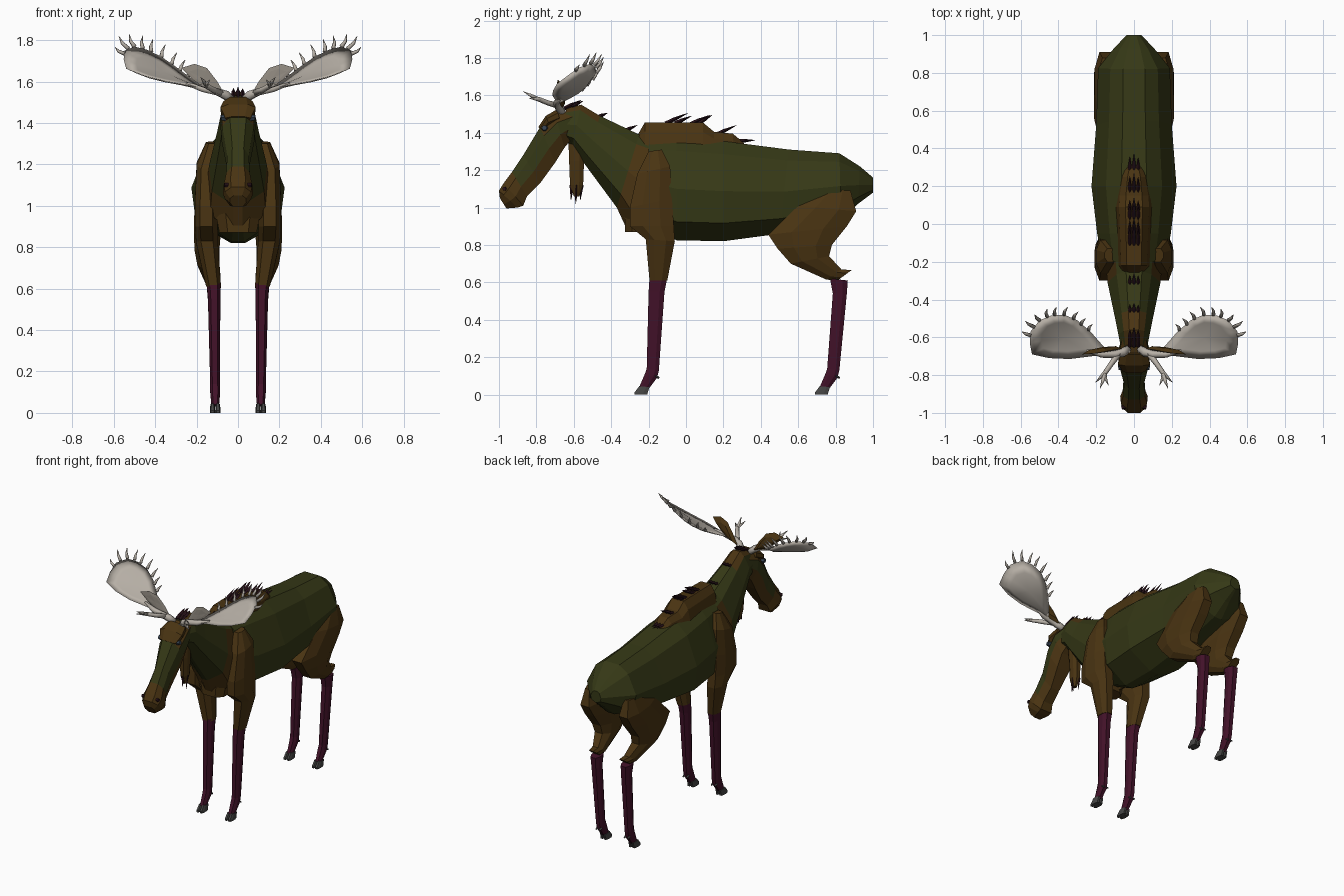
import bpy, bmesh, math
from mathutils import Vector


def material(name, color):
    m = bpy.data.materials.new(name)
    m.diffuse_color = (*color, 1)
    return m


GREEN = material("olive_coat", (0.036, 0.040, 0.008))
BROWN = material("brown_coat", (0.068, 0.034, 0.006))
MAROON = material("maroon_legs", (0.055, 0.006, 0.022))
BONE = material("antler_bone", (0.47, 0.43, 0.38))
HOOF = material("hoof_grey", (0.06, 0.06, 0.058))
TUFT = material("dark_tuft", (0.022, 0.006, 0.010))
EYE = material("eye_blue", (0.04, 0.06, 0.09))
EAR = material("inner_ear_grey", (0.30, 0.27, 0.23))


def finish(bm, name, mats, mirror=False, smooth=False):
    bmesh.ops.recalc_face_normals(bm, faces=bm.faces)
    for f in bm.faces:
        f.smooth = smooth
    me = bpy.data.meshes.new(name)
    bm.to_mesh(me)
    bm.free()
    for m in mats:
        me.materials.append(m)
    ob = bpy.data.objects.new(name, me)
    bpy.context.collection.objects.link(ob)
    if mirror:
        ob.modifiers.new("mirror", 'MIRROR').use_mirror_merge = False
    return ob


def skin(bm, rings, rule=None):
    """Join rings of points with quads and cap both ends."""
    vs = [[bm.verts.new(p) for p in r] for r in rings]
    n = len(vs[0])
    for i in range(len(vs) - 1):
        for j in range(n):
            f = bm.faces.new((vs[i][j], vs[i][(j + 1) % n],
                              vs[i + 1][(j + 1) % n], vs[i + 1][j]))
            if rule:
                f.material_index = rule(i, min(j, n - 2 - j) if j < n - 1 else -1)
    for k, i in ((0, 0), (-1, len(vs) - 2)):
        f = bm.faces.new(vs[k])
        if rule:
            f.material_index = rule(i, 1)


BODY = ((0, .3), (.13, .66), (.5, 1), (.82, .9), (1, .15))
HEAD = ((0, .5), (.25, .95), (.6, 1), (1, .6))
LIMB = ((0, .55), (.3, 1), (.7, 1), (1, .55))


def loft(name, stations, section, mats, rule=None, mirror=False):
    """Stations: first y, z, second y, z, half width, optional x centre."""
    rings = []
    for y0, z0, y1, z1, hw, *xc in stations:
        c = xc[0] if xc else 0
        half = [(y0 + (y1 - y0) * t, z0 + (z1 - z0) * t, w * hw) for t, w in section]
        rings.append([(c + w, y, z) for y, z, w in half] +
                     [(c - w, y, z) for y, z, w in reversed(half)])
    bm = bmesh.new()
    skin(bm, rings, rule)
    return finish(bm, name, mats, mirror)


def tubes(name, paths, mat, mirror=False, sides=6, smooth=False):
    """Each path is a list of (x, y, z, radius)."""
    bm = bmesh.new()
    for path in paths:
        pts = [Vector(p[:3]) for p in path]
        rings = []
        for i, p in enumerate(pts):
            d = pts[min(i + 1, len(pts) - 1)] - pts[max(i - 1, 0)]
            q = d.to_track_quat('Z', 'Y')
            rings.append([p + q @ Vector((math.cos(a), math.sin(a), 0)) * path[i][3]
                          for a in (k * math.tau / sides for k in range(sides))])
        skin(bm, rings)
    return finish(bm, name, [mat], mirror, smooth)


def leaf(name, outline, front, back, mats, smooth):
    """Thin mirrored pad: an outline with a bulged or cupped face on each side."""
    bm = bmesh.new()
    pts = [Vector(p) for p in outline]
    c = sum(pts, Vector()) / len(pts)
    n = len(pts)
    rim = [bm.verts.new(p) for p in pts]
    for side, off in enumerate((Vector(front), Vector(back))):
        ring = [bm.verts.new(c + (p - c) * .65 + off * .75) for p in pts]
        mid = bm.verts.new(c + off)
        for i in range(n):
            k = (i + 1) % n
            for f in ((rim[i], rim[k], ring[k], ring[i]), (ring[i], ring[k], mid)):
                bm.faces.new(f).material_index = side
    return finish(bm, name, mats, True, smooth)


# Trunk
loft("trunk", [(-.2, 1.37, -.2, .9, .165), (-.05, 1.375, -.05, .825, .195),
               (.2, 1.355, .2, .82, .225), (.55, 1.31, .5, .86, .2),
               (.82, 1.29, .83, .94, .19), (.93, 1.22, .92, 1.02, .11),
               (1, 1.16, 1, 1.08, .04)], BODY, [GREEN])

# Neck, brown at the crown and the chest
loft("neck", [(-.64, 1.53, -.66, 1.36, .07), (-.56, 1.55, -.61, 1.33, .083),
              (-.46, 1.49, -.54, 1.23, .1), (-.25, 1.39, -.37, 1.0, .14),
              (-.12, 1.36, -.31, .87, .15), (-.06, 1.33, -.2, .87, .15)],
     BODY, [GREEN, BROWN],
     lambda i, j: int((i < 2 and j < 1) or (i >= 3 and j > 0)))

# Head, brown along brow, jaw and muzzle
loft("head", [(-.58, 1.53, -.6, 1.38, .06), (-.7, 1.5, -.65, 1.32, .085),
              (-.78, 1.43, -.7, 1.24, .08), (-.87, 1.28, -.78, 1.13, .055),
              (-.93, 1.19, -.85, 1.06, .06), (-.975, 1.13, -.87, 1.01, .073),
              (-1, 1.09, -.9, 1.0, .065), (-.995, 1.05, -.96, .995, .04)],
     HEAD, [GREEN, BROWN],
     lambda i, j: int(i >= 4 or j >= 2 or (i < 2 and j != 1)))
loft("brow", [(-.69, 1.525, -.67, 1.46, .07), (-.75, 1.49, -.73, 1.44, .085),
              (-.79, 1.43, -.76, 1.41, .06)], LIMB, [BROWN])
tubes("eye", [[(.06, -.755, 1.425, .018), (.083, -.758, 1.426, .014)]], EYE, True)
tubes("nostril", [[(.04, -.965, 1.10, .014), (.066, -.972, 1.10, .010)]], TUFT, True)

# Throat bell with a ragged tip
loft("throat_bell", [(-.63, 1.40, -.55, 1.38, .03), (-.625, 1.25, -.545, 1.25, .03),
                     (-.62, 1.12, -.55, 1.12, .022), (-.6, 1.06, -.57, 1.06, .012)],
     LIMB, [BROWN])
tubes("bell_hair", [[(x, y, 1.12, .013), (x, y - .005, z, .001)]
                    for x, y, z in ((0, -.61, 1.04), (.012, -.585, 1.02),
                                    (-.012, -.56, 1.04))], TUFT, sides=4)

# Shoulder hump
loft("hump", [(-.26, 1.385, -.26, 1.34, .06), (-.22, 1.455, -.22, 1.32, .085),
              (.09, 1.455, .09, 1.31, .10), (.15, 1.405, .15, 1.3, .095),
              (.25, 1.395, .25, 1.3, .075), (.31, 1.345, .31, 1.3, .05)],
     ((0, .45), (.35, .8), (1, 1)), [BROWN])

# Back tufts, in rows of three swept backwards
tufts = []
for y, z, length, rise in ((-.11, 1.45, .12, .055), (-.06, 1.45, .09, .04),
                           (.02, 1.445, .11, .05), (.06, 1.445, .08, .05),
                           (.16, 1.39, .11, .05), (.27, 1.355, .10, .005),
                           (-.33, 1.41, .07, .03), (-.47, 1.485, .05, .02),
                           (-.65, 1.53, .09, .045), (-.61, 1.54, .06, .03)):
    for x, s in ((-.022, .85), (0, 1), (.022, .8)):
        tufts.append([(x, y, z, .010), (x, y + length * s * .4, z + rise * s * .4, .010),
                      (x, y + length * s, z + rise * s, .001)])
tubes("back_tufts", tufts, TUFT, sides=4)

# Front legs
loft("shoulder", [(-.2, 1.3, -.13, 1.31, .03, .125), (-.26, 1.18, -.085, 1.22, .05, .15),
                  (-.30, 1.0, -.075, 1.05, .055, .153), (-.3, .9, -.065, .9, .055, .153),
                  (-.215, .83, -.06, .82, .053, .15), (-.195, .61, -.1, .61, .036, .118)],
     LIMB, [BROWN], mirror=True)
loft("chest_plate", [(-.33, 1.02, -.2, 1.05, .12), (-.325, .87, -.2, .87, .09)],
     LIMB, [BROWN])
# Hind legs
loft("thigh", [(.74, 1.1, .88, 1.09, .03, .15), (.6, 1.01, .91, .98, .06, .15),
               (.44, .855, .86, .9, .065, .148), (.49, .78, .78, .80, .06, .15),
               (.56, .70, .765, .74, .053, .143), (.75, .615, .83, .67, .038, .122),
               (.81, .61, .885, .665, .028, .118)], LIMB, [BROWN], mirror=True)

for part, dy, shin in (
        ("front", 0, [(-.195, .625, -.1, .625, .034, .117), (-.2, .55, -.115, .55, .03, .115)]),
        ("hind", .965, [(.77, .62, .865, .61, .034, .117), (.785, .54, .86, .54, .03, .115)])):
    # Maroon shin and pastern
    loft(part + "_shin", shin + [(-.21 + dy, .14, -.145 + dy, .13, .023, .111),
                                 (-.22 + dy, .11, -.155 + dy, .09, .024, .11),
                                 (-.25 + dy, .04, -.2 + dy, .03, .018, .11)],
         LIMB, [MAROON], mirror=True)
    # Cloven hoof
    for toe, x in (("inner", .097), ("outer", .123)):
        loft(f"{part}_{toe}_hoof", [(-.25 + dy, .045, -.195 + dy, .04, .01, x),
                                    (-.275 + dy, .012, -.205 + dy, .01, .013, x),
                                    (-.275 + dy, 0, -.205 + dy, 0, .013, x)],
             LIMB, [HOOF], mirror=True)
    tubes(part + "_dewclaw", [[(x, -.165 + dy, .1, .009), (x, -.143 + dy, .088, .005)]
                              for x in (.097, .123)], HOOF, True, sides=4)

# Ears
leaf("ear", [(.06, -.66, 1.53), (.10, -.665, 1.60), (.15, -.675, 1.665), (.21, -.685, 1.685),
             (.275, -.69, 1.665), (.22, -.685, 1.61), (.14, -.675, 1.555)],
     (0, -.004, 0), (0, .025, -.005), [EAR, BROWN], False)


# Antler palm, a cupped sheet that rises outward and backward
def palm(x, y):
    return Vector((x, y, 1.525 + .24 * x + 1.3 * x * (y + .7)))


edge = [(.12, -.69), (.22, -.70), (.34, -.715), (.45, -.71), (.54, -.69), (.552, -.63),
        (.548, -.57), (.5, -.51), (.44, -.485), (.37, -.48), (.30, -.51), (.23, -.57),
        (.16, -.65)]
leaf("antler_palm", [palm(*p) for p in edge], (.003, .005, -.012), (.008, .013, -.032),
     [BONE, BONE], True)

# Palm tines along the rear edge
tines = []
for x, y, dx, dy, dz in ((.548, -.59, .045, .02, .03), (.53, -.545, .045, .03, .06),
                         (.5, -.51, .025, .03, .06), (.46, -.49, .0, .04, .06),
                         (.42, -.48, -.01, .04, .06), (.37, -.48, -.02, .04, .06),
                         (.32, -.5, -.025, .035, .055), (.28, -.53, -.025, .03, .05),
                         (.24, -.56, -.02, .03, .04)):
    p = palm(x, y)
    q = p + Vector((dx, dy, dz))
    m = p.lerp(q, .5) + Vector((.006, 0, -.004))
    tines.append([(*p, .011), (*m, .008), (*q, .001)])
tubes("palm_tines", tines, BONE, True, smooth=True)

# Antler stem and the forked brow branch
tubes("antler_stem", [
    [(.03, -.66, 1.51, .02), (.06, -.68, 1.535, .024), (.1, -.69, 1.55, .02),
     (.17, -.69, 1.565, .018), (.25, -.67, 1.59, .008)],
    [(.08, -.685, 1.545, .018), (.12, -.74, 1.56, .014), (.155, -.79, 1.58, .013),
     (.205, -.84, 1.585, .001)],
    [(.15, -.78, 1.575, .012), (.165, -.83, 1.60, .009), (.18, -.87, 1.62, .001)],
    [(.155, -.79, 1.58, .011), (.15, -.82, 1.59, .008), (.135, -.855, 1.61, .001)],
], BONE, True, smooth=True)
